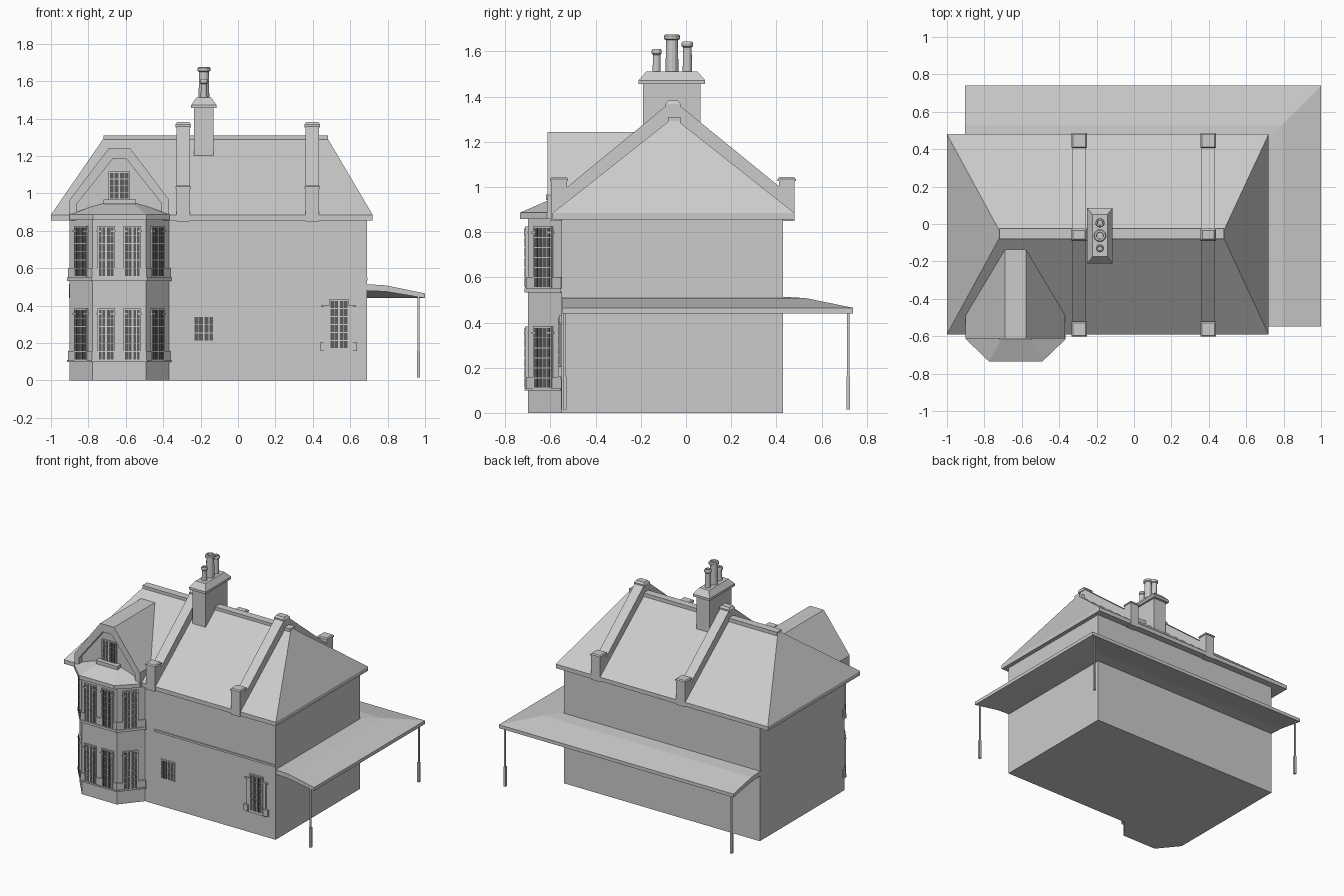
import bpy, bmesh, math
from mathutils import Matrix, Vector


def material(name, v):
    m = bpy.data.materials.new(name)
    m.diffuse_color = (v, v, v, 1)
    return m


STONE = material("light_grey_stone", 0.6)
GLASS = material("dark_grey_glass", 0.11)


def solids(name, parts, mat=STONE, M=Matrix()):
    """Each part is a list of rings with equal point counts, skinned and capped."""
    bm = bmesh.new()
    for rings in parts:
        vs = [[bm.verts.new(M @ Vector(p)) for p in r] for r in rings]
        n = len(vs[0])
        for a, b in zip(vs, vs[1:]):
            for i in range(n):
                bm.faces.new((a[i], a[(i + 1) % n], b[(i + 1) % n], b[i]))
        bm.faces.new(vs[0][::-1])
        bm.faces.new(vs[-1])
    bmesh.ops.recalc_face_normals(bm, faces=bm.faces)
    me = bpy.data.meshes.new(name)
    bm.to_mesh(me)
    bm.free()
    me.materials.append(mat)
    ob = bpy.data.objects.new(name, me)
    bpy.context.collection.objects.link(ob)
    return ob


def rect(x0, x1, y0, y1, z):
    return [(x0, y0, z), (x1, y0, z), (x1, y1, z), (x0, y1, z)]


def box(x0, x1, y0, y1, z0, z1):
    return [rect(x0, x1, y0, y1, z0), rect(x0, x1, y0, y1, z1)]


def ring(points, z):
    return [(x, y, z) for x, y in points]


# Main walls and string course
solids("house_walls", [box(-0.9, 0.69, -0.55, 0.43, 0, 0.87)])
solids("string_course", [box(-0.29, 0.692, -0.558, -0.54, 0.535, 0.55)])

# Hipped roof with eaves and ridge cap
solids("main_roof", [[rect(-1, 0.72, -0.59, 0.48, 0.855), rect(-1, 0.72, -0.59, 0.48, 0.885),
                      rect(-0.72, 0.48, -0.075, -0.035, 1.292)]])
solids("ridge_cap", [box(-0.72, 0.48, -0.08, -0.025, 1.28, 1.31)])

# Sloping parapets with end blocks and caps
for x in (-0.293, 0.397):
    prof = [(-0.55, 0.89), (-0.55, 0.98), (-0.09, 1.358), (-0.025, 1.358), (0.44, 0.98), (0.44, 0.89)]
    solids("parapet", [[[(x + s, y, z) for y, z in prof] for s in (-0.036, 0.036)]])
    solids("parapet_apex_cap", [[rect(x - 0.041, x + 0.041, -0.09, -0.025, 1.352),
                                 rect(x - 0.041, x + 0.041, -0.09, -0.025, 1.368),
                                 rect(x - 0.032, x + 0.032, -0.08, -0.035, 1.382)]])
    for y in (-0.562, 0.446):
        solids("parapet_end_block", [
            box(x - 0.036, x + 0.036, y - 0.035, y + 0.035, 0.85, 1.03),
            [rect(x - 0.041, x + 0.041, y - 0.04, y + 0.04, 1.026),
             rect(x - 0.041, x + 0.041, y - 0.04, y + 0.04, 1.036),
             rect(x - 0.034, x + 0.034, y - 0.033, y + 0.033, 1.043)]])

# Chimney stack, flared cap and hollow pots
solids("chimney_stack", [box(-0.235, -0.13, -0.19, 0.065, 1.17, 1.465)])
solids("chimney_cap", [[rect(-0.25, -0.115, -0.21, 0.085, 1.455), rect(-0.25, -0.115, -0.21, 0.085, 1.472),
                        rect(-0.222, -0.143, -0.175, 0.05, 1.512)]])
for y, r, top in ((-0.13, 0.018, 1.61), (-0.062, 0.029, 1.675), (0.006, 0.021, 1.643)):
    prof = [(r, 1.5), (r * 0.9, top - 0.025), (r * 1.2, top - 0.02), (r * 1.2, top - 0.006),
            (r, top), (r * 0.65, top), (r * 0.6, top - 0.05)]
    solids("chimney_pot", [[[(-0.182 + a * math.cos(k * math.pi / 6), y + a * math.sin(k * math.pi / 6), z)
                             for k in range(12)] for a, z in prof]])


# Two-storey bay, its bands and its roof
def bay(o):
    half = [(-0.265 - o, -0.53), (-0.265 - o, -0.55 - 0.4 * o), (-0.1425 - 0.45 * o, -0.7 - o)]
    pts = half + [(-x, y) for x, y in half[::-1]]
    return [(x - 0.635, y) for x, y in pts]


def bay_band(o, z0, z1):
    return [ring(bay(o), z0), ring(bay(o), z1)]


solids("bay_walls", [bay_band(0, 0, 0.87)])
solids("bay_ledges", [bay_band(0.014, 0.098, 0.108), bay_band(0.014, 0.532, 0.55)])
solids("bay_sill_bands", [bay_band(0.008, 0.106, 0.158), bay_band(0.008, 0.548, 0.602)])
eave = [(-0.9, -0.55), (-0.9, -0.615), (-0.775, -0.735), (-0.49, -0.735), (-0.365, -0.615), (-0.365, -0.55)]
peak = [(-0.74, -0.55), (-0.74, -0.565), (-0.7, -0.6), (-0.56, -0.6), (-0.525, -0.565), (-0.525, -0.55)]
solids("bay_roof", [[ring(eave, 0.858), ring(eave, 0.886), ring(peak, 0.945)]])

# Clipped gable dormer with a projecting surround
outer = [(-0.9, 0.87), (-0.9, 0.965), (-0.69, 1.243), (-0.578, 1.243), (-0.368, 0.965), (-0.368, 0.87)]
inner = [(-0.86, 0.87), (-0.86, 0.945), (-0.67, 1.185), (-0.598, 1.185), (-0.408, 0.945), (-0.408, 0.87)]
solids("dormer", [[[(x, y, z) for x, z in outer] for y in (-0.58, -0.1)]])
solids("dormer_surround", [[[(a, -0.612, b), (c, -0.612, d), (c, -0.575, d), (a, -0.575, b)]
                            for (a, b), (c, d) in zip(outer, inner)]])
solids("dormer_sill", [box(-0.72, -0.545, -0.62, -0.57, 0.942, 0.967)])


# Windows: frame, lintel and two sashes of small panes, turned to face along the wall
def window(x, y, angle, w, z0, z1, rows=6, frame=0.012, lintel=True):
    M = Matrix.Translation((x, y, 0)) @ Matrix.Rotation(angle, 4, 'Z')
    h, f = w / 2, frame
    parts = [box(-h - 0.008, h + 0.008, -f, 0.01, z0 - 0.004, z1 + 0.008)]
    if lintel:
        zl = z1 - 0.024
        parts += [box(s * h - 0.012, s * h + 0.012, -f - 0.005, 0.01, zl, zl + 0.008) for s in (-1, 1)]
    solids("window_frame", parts, STONE, M)
    panes, gap = [], 0.004
    pw, ph = (h - 0.005 - gap) / 2, (z1 - z0 - gap * (rows - 1)) / rows
    for left in (-h, -h + pw + gap, 0.005, 0.005 + pw + gap):
        for r in range(rows):
            z = z0 + r * (ph + gap)
            panes.append(box(left, left + pw, -f - 0.003, -f + 0.003, z, z + ph))
    solids("window_panes", panes, GLASS, M)


side = math.atan2(0.15, 0.1225)
for z0, z1 in ((0.112, 0.375), (0.557, 0.818)):
    for x in (-0.705, -0.565):
        window(x, -0.7, 0, 0.078, z0, z1)
    for s in (-1, 1):
        window(-0.635 + s * 0.2, -0.629, s * side, 0.09, z0, z1)
window(-0.635, -0.58, 0, 0.1, 0.972, 1.11, 4, 0.01, False)

# Ground floor window with stone surround
solids("front_window_surround", [box(0.46, 0.615, -0.558, -0.54, 0.15, 0.4),
                                 box(0.44, 0.475, -0.566, -0.54, 0.158, 0.205),
                                 box(0.6, 0.635, -0.566, -0.54, 0.158, 0.205),
                                 box(0.445, 0.63, -0.562, -0.54, 0.392, 0.4)])
window(0.54, -0.55, 0, 0.092, 0.172, 0.425, 6, 0.012, False)

# Front door with glazed upper half
solids("front_door", [box(-0.24, -0.125, -0.554, -0.54, 0.015, 0.348)])
window(-0.183, -0.55, 0, 0.1, 0.212, 0.338, 3, 0.006, False)

# Veranda roof wrapping the right side and the back, mitred at the corner
prof = [(-0.02, 0.515), (0.1, 0.508), (0.31, 0.465), (0.31, 0.44), (0.1, 0.475), (-0.02, 0.48)]
solids("veranda_roof", [[[(0.69 + d, -0.547, z) for d, z in prof],
                         [(0.69 + d, 0.43 + d, z) for d, z in prof],
                         [(-0.903, 0.43 + d, z) for d, z in prof]]])
for x, y in ((0.965, -0.537), (0.965, 0.718), (-0.873, 0.718)):
    solids("veranda_post", [box(x - 0.008, x + 0.008, y - 0.008, y + 0.008, 0.015, 0.16),
                            box(x - 0.005, x + 0.005, y - 0.005, y + 0.005, 0.155, 0.455)])
